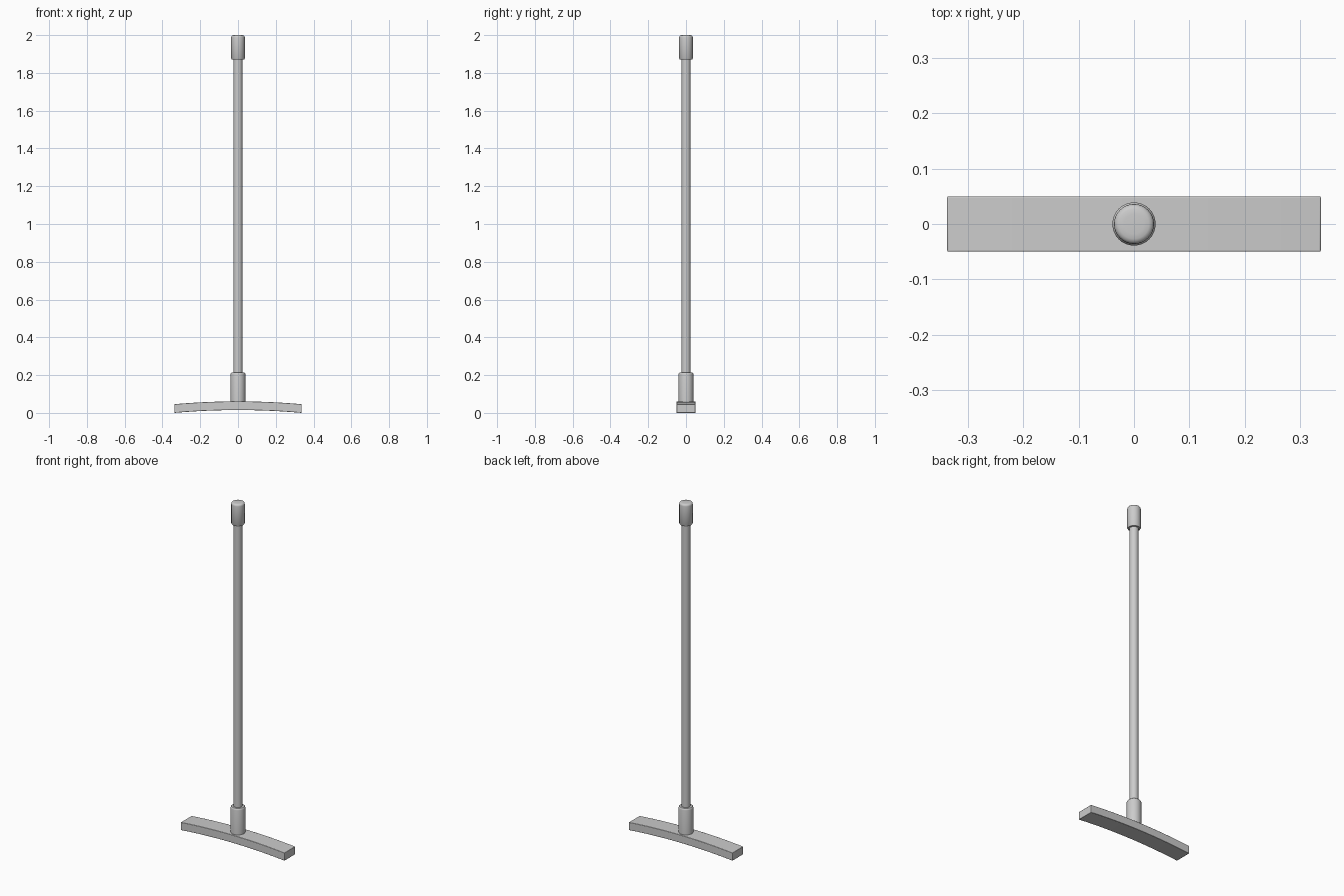
import bpy, bmesh, math

if "Cube" in bpy.data.objects:
    bpy.data.objects.remove(bpy.data.objects["Cube"])


def finish(name, bm, angle=35):
    bmesh.ops.recalc_face_normals(bm, faces=bm.faces)
    mesh = bpy.data.meshes.new(name)
    bm.to_mesh(mesh)
    bm.free()
    ob = bpy.data.objects.new(name, mesh)
    bpy.context.collection.objects.link(ob)
    bpy.ops.object.select_all(action='DESELECT')
    ob.select_set(True)
    bpy.context.view_layer.objects.active = ob
    bpy.ops.object.shade_smooth_by_angle(angle=math.radians(angle))
    return ob


def lathe(name, profile, sides=32):
    # Stack of rings from (radius, z) pairs, capped at both ends
    bm = bmesh.new()
    rings = [[bm.verts.new((r * math.cos(2 * math.pi * i / sides),
                            r * math.sin(2 * math.pi * i / sides), z))
              for i in range(sides)] for r, z in profile]
    for a, b in zip(rings, rings[1:]):
        for i in range(sides):
            j = (i + 1) % sides
            bm.faces.new((a[i], a[j], b[j], b[i]))
    bm.faces.new(rings[0])
    bm.faces.new(rings[-1])
    return finish(name, bm)


# Gently arched crossbar head
half_x, half_y, rise, thick, steps = 0.337, 0.05, 0.015, 0.046, 24
bm = bmesh.new()
rings = []
for k in range(steps + 1):
    t = -1 + 2 * k / steps
    z = rise * (1 - t * t)
    rings.append([bm.verts.new((half_x * t, y, z + h)) for y, h in
                  ((-half_y, 0), (half_y, 0), (half_y, thick), (-half_y, thick))])
for a, b in zip(rings, rings[1:]):
    for i in range(4):
        j = (i + 1) % 4
        bm.faces.new((a[i], a[j], b[j], b[i]))
bm.faces.new(rings[0])
bm.faces.new(rings[-1])
head = finish("head_bar", bm)
bevel = head.modifiers.new("soft_edges", 'BEVEL')
bevel.width = 0.002
bevel.segments = 2
bevel.limit_method = 'ANGLE'

# Socket joining head and handle
lathe("socket", [(0.039, 0.05), (0.039, 0.205), (0.038, 0.209),
                 (0.034, 0.214), (0.024, 0.215)])

# Long straight handle
lathe("handle", [(0.024, 0.19), (0.024, 1.89)])

# End grip with rounded rims
lathe("end_grip", [(0.024, 1.87), (0.033, 1.871), (0.036, 1.876), (0.036, 1.988),
                   (0.035, 1.993), (0.032, 1.997), (0.027, 1.999), (0.018, 2.0)])
